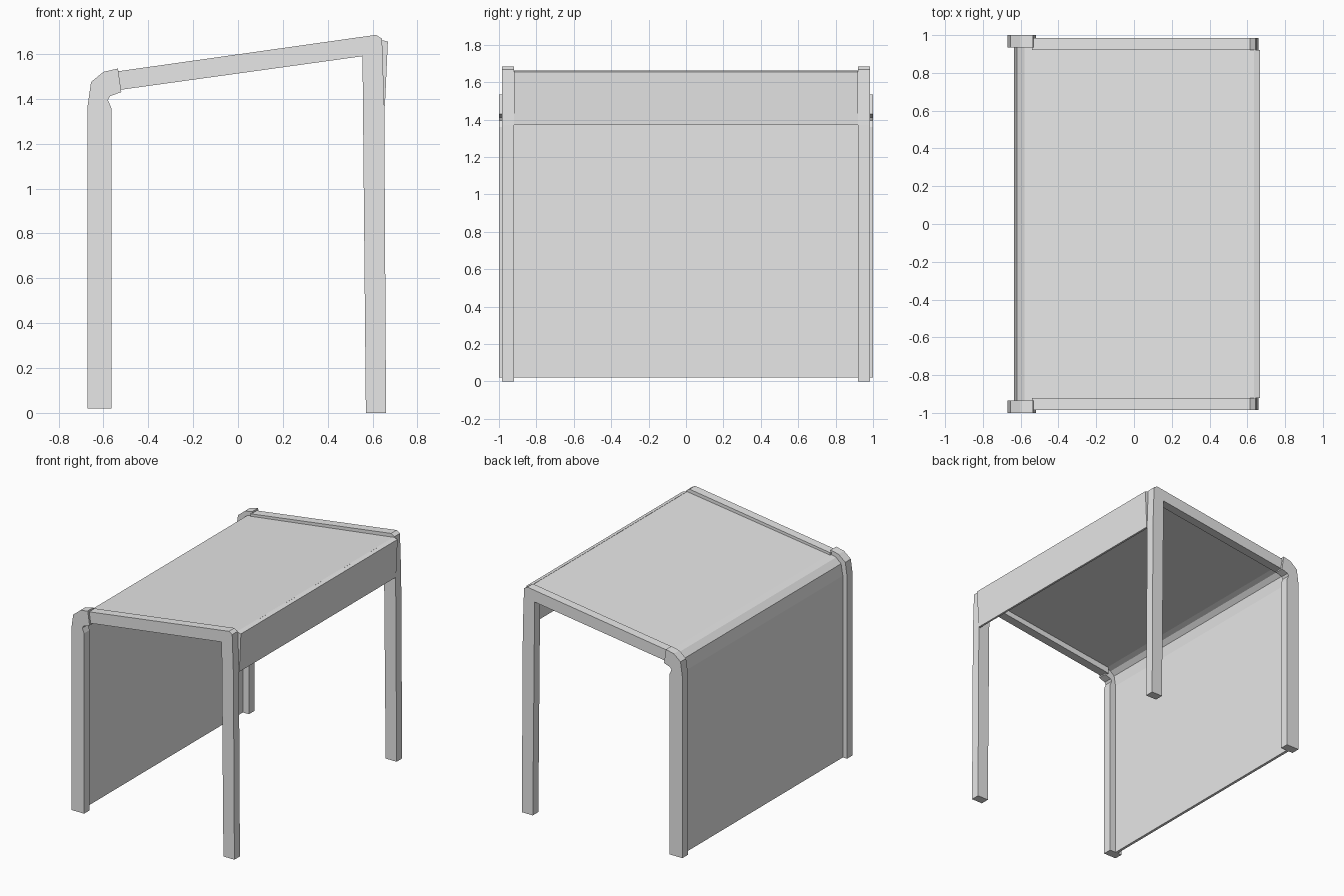
import bpy
import bmesh

old = bpy.data.objects.get("Cube")
if old:
    bpy.data.objects.remove(old, do_unlink=True)

# One plain grey for the whole shelter
grey = bpy.data.materials.new("light grey")
grey.use_nodes = True
grey.diffuse_color = (0.8, 0.8, 0.8, 1)
grey.node_tree.nodes["Principled BSDF"].inputs["Base Color"].default_value = (0.8, 0.8, 0.8, 1)


def extrude_profile(name, profile, y0, y1):
    """Extrude a closed x-z profile between two y positions."""
    bm = bmesh.new()
    face = bm.faces.new([bm.verts.new((x, y0, z)) for x, z in profile])
    result = bmesh.ops.extrude_face_region(bm, geom=[face])
    verts = [v for v in result["geom"] if isinstance(v, bmesh.types.BMVert)]
    bmesh.ops.translate(bm, verts=verts, vec=(0, y1 - y0, 0))
    bmesh.ops.recalc_face_normals(bm, faces=bm.faces)
    mesh = bpy.data.meshes.new(name)
    bm.to_mesh(mesh)
    bm.free()
    mesh.materials.append(grey)
    obj = bpy.data.objects.new(name, mesh)
    bpy.context.collection.objects.link(obj)
    return obj


# Bent post with a sleeve that grips the roof beam
bent_post = [(-0.67, 0.02), (-0.67, 1.37), (-0.655, 1.475), (-0.60, 1.52),
             (-0.535, 1.535), (-0.52, 1.43), (-0.57, 1.412), (-0.58, 1.395),
             (-0.565, 1.36), (-0.565, 0.02)]

# Sloping roof beam and straight post in one piece
beam_post = [(-0.54, 1.522), (0.615, 1.685), (0.642, 1.668), (0.652, 1.37),
             (0.66, 0), (0.57, 0), (0.555, 1.59), (-0.54, 1.438)]

for side, sign in (("front", -1), ("back", 1)):
    extrude_profile(side + "_bent_post", bent_post, sign * 0.935, sign * 1.0)
    extrude_profile(side + "_beam_and_post", beam_post, sign * 0.92, sign * 0.985)

# Wall and roof sheet, bent from one panel
sheet = [(-0.635, 0.02), (-0.635, 1.37), (-0.62, 1.455), (-0.58, 1.492),
         (-0.53, 1.505), (0.64, 1.662), (0.64, 1.64), (-0.53, 1.485),
         (-0.57, 1.474), (-0.602, 1.445), (-0.615, 1.37), (-0.615, 0.02)]
extrude_profile("wall_and_roof_sheet", sheet, -0.94, 0.94)

# Fascia board hanging from the high edge of the roof
fascia = [(0.635, 1.663), (0.668, 1.655), (0.655, 1.37), (0.64, 1.37)]
extrude_profile("fascia_board", fascia, -0.92, 0.92)
